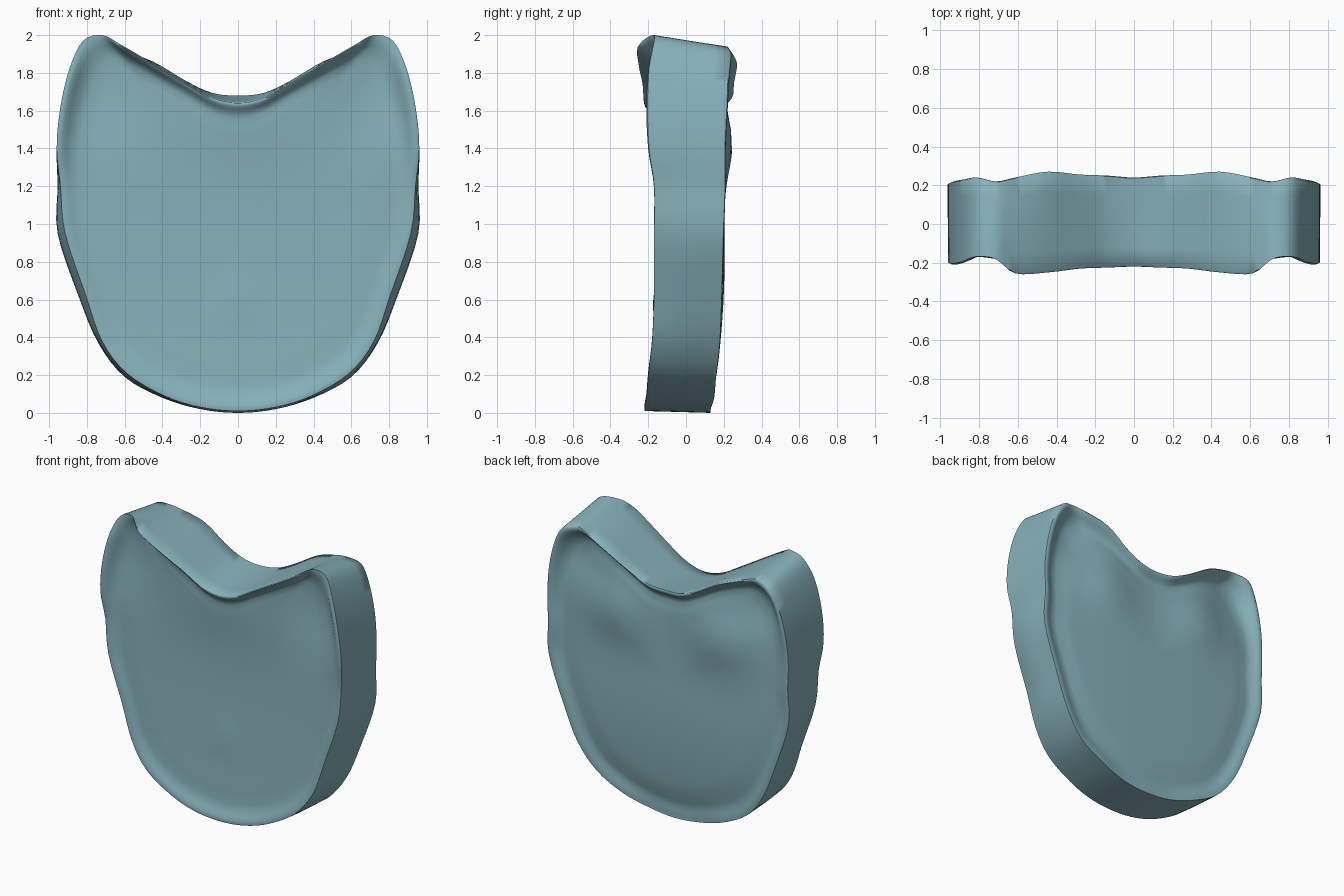
import bpy, bmesh, math

if "Cube" in bpy.data.objects:
    bpy.data.objects.remove(bpy.data.objects["Cube"])

# Half outline, bottom to notch: x, z front, z back, front inset in x, y front, y back
RIM = [
    (0.00, 0.01, 0.00, 0.00, -0.22, 0.13),
    (0.20, 0.03, 0.02, 0.00, -0.22, 0.13),
    (0.40, 0.09, 0.08, 0.01, -0.21, 0.15),
    (0.60, 0.21, 0.19, 0.01, -0.20, 0.16),
    (0.74, 0.38, 0.37, 0.02, -0.18, 0.18),
    (0.845, 0.62, 0.62, 0.04, -0.17, 0.19),
    (0.955, 0.95, 0.95, 0.04, -0.17, 0.20),
    (0.955, 1.20, 1.20, 0.015, -0.17, 0.21),
    (0.96, 1.40, 1.40, 0.00, -0.20, 0.21),
    (0.94, 1.62, 1.60, 0.00, -0.21, 0.22),
    (0.89, 1.83, 1.79, 0.00, -0.20, 0.23),
    (0.82, 1.97, 1.91, 0.00, -0.17, 0.24),
    (0.72, 2.00, 1.94, 0.00, -0.18, 0.22),
    (0.62, 1.95, 1.92, 0.00, -0.255, 0.24),
    (0.45, 1.85, 1.86, 0.00, -0.25, 0.27),
    (0.28, 1.75, 1.76, 0.00, -0.23, 0.255),
    (0.14, 1.67, 1.695, 0.00, -0.225, 0.25),
    (0.00, 1.64, 1.68, 0.00, -0.22, 0.24),
]
STEPS = 4
CENTRE_Z = 1.0


def spline(a, b, c, d, t):
    return tuple(0.5 * (2 * q + (r - p) * t + (2 * p - 5 * q + 4 * r - s) * t * t
                        + (3 * q - p - 3 * r + s) * t ** 3) for p, q, r, s in zip(a, b, c, d))


def flip(p):
    return (-p[0], p[1], p[2], -p[3], p[4], p[5])


# Closed mirrored rim, resampled smoothly
ctrl = RIM + [flip(p) for p in RIM[-2:0:-1]]
n = len(ctrl)
loop = [spline(ctrl[i - 1], ctrl[i], ctrl[(i + 1) % n], ctrl[(i + 2) % n], k / STEPS)
        for i in range(n) for k in range(STEPS)]


def bump(x, z, cx, cz, rx, rz):
    return math.exp(-((abs(x) - cx) / rx) ** 2 - ((z - cz) / rz) ** 2)


def front_floor(x, z):
    # Shallow saddle, rising to the notch and hollow under the horns
    y = -0.155 - 0.035 * (z - 1.1) ** 2 - 0.02 * bump(x, z, 0, 1.55, 0.4, 0.25)
    return y + 0.045 * bump(x, z, 0.75, 1.75, 0.22, 0.3) - 0.012 * bump(x, z, 0, 0.6, 0.12, 0.08)


def back_floor(x, z):
    # Gentle swell with two low mounds below the notch
    y = 0.205 - 0.1 * max(0, 0.85 - z) ** 2 - 0.03 * x * x
    y += 0.045 * bump(x, z, 0.4, 1.42, 0.22, 0.2)
    return y - 0.04 * bump(x, z, 0.72, 1.75, 0.2, 0.2)


# Dish rings: size, share of the rim height kept
DISH = [(1.0, 0.9), (0.988, 1.0), (0.97, 0.9), (0.945, 0.6), (0.915, 0.32), (0.87, 0.12),
        (0.8, 0.03), (0.72, 0.0), (0.63, 0.0), (0.53, 0.0), (0.43, 0.0), (0.32, 0.0),
        (0.2, 0.0), (0.08, 0.0)]


def dish_ring(bm, size, keep, front):
    ring = []
    for x, zf, zb, inset, yf, yb in loop:
        x = (x - inset if front else x) * size
        z = CENTRE_Z + ((zf if front else zb) - CENTRE_Z) * size
        floor = front_floor(x, z) if front else back_floor(x, z)
        # The floor sinks slightly just inside the lip
        groove = 0.012 * math.exp(-((size - 0.9) / 0.05) ** 2)
        floor += groove if front else -1.8 * groove
        rim = yf if front else yb
        ring.append(bm.verts.new((x, floor + (rim - floor) * keep, z)))
    return ring


bm = bmesh.new()
rings = [dish_ring(bm, s, k, True) for s, k in reversed(DISH)]
back = [dish_ring(bm, s, k, False) for s, k in DISH]

# Side wall between the two lips
for t in (0.2, 0.4, 0.6, 0.8):
    wall = []
    for a, b, p in zip(rings[len(DISH) - 1], back[0], loop):
        co = a.co.lerp(b.co, t)
        co.x += p[3] * (1 - t) * min(1, t * 2)
        wall.append(bm.verts.new(co))
    rings.append(wall)
rings += back

m = len(loop)
for r, s in zip(rings, rings[1:]):
    for i in range(m):
        j = (i + 1) % m
        bm.faces.new((r[i], r[j], s[j], s[i]))

# Close the dish centres
for ring, y in ((rings[0], front_floor(0, CENTRE_Z)), (rings[-1], back_floor(0, CENTRE_Z))):
    c = bm.verts.new((0, y, CENTRE_Z))
    for i in range(m):
        bm.faces.new((ring[i], ring[(i + 1) % m], c))
bmesh.ops.recalc_face_normals(bm, faces=bm.faces)

mesh = bpy.data.meshes.new("dished_body")
bm.to_mesh(mesh)
bm.free()
body = bpy.data.objects.new("dished_body", mesh)
bpy.context.collection.objects.link(body)

teal = bpy.data.materials.new("dusty_teal")
teal.diffuse_color = (0.24, 0.44, 0.49, 1)
teal.use_nodes = True
teal.node_tree.nodes["Principled BSDF"].inputs["Base Color"].default_value = teal.diffuse_color
mesh.materials.append(teal)

bpy.context.view_layer.objects.active = body
body.select_set(True)
bpy.ops.object.shade_smooth_by_angle(angle=math.radians(60))
